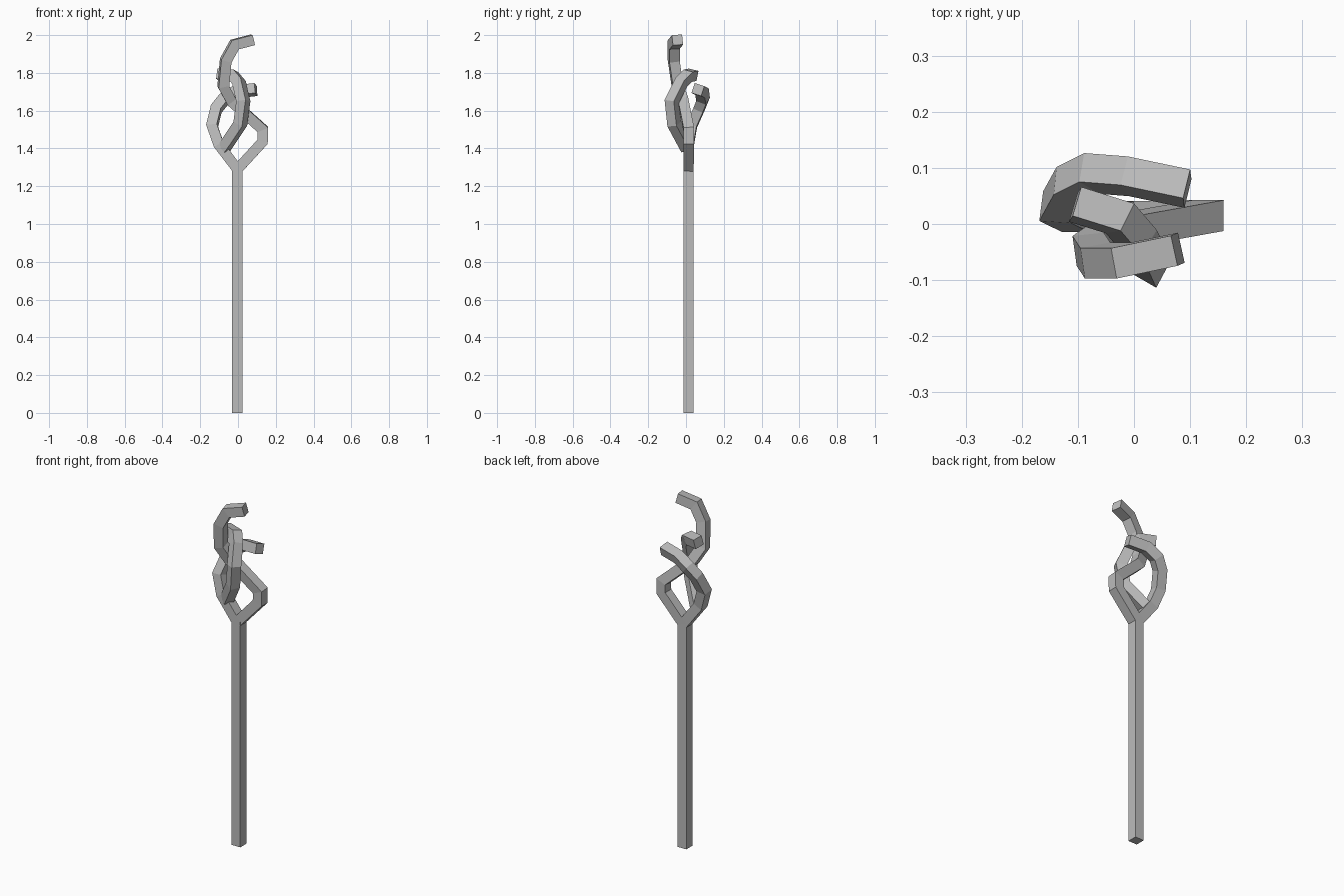
import bpy
import bmesh
from mathutils import Vector

if "Cube" in bpy.data.objects:
    bpy.data.objects.remove(bpy.data.objects["Cube"])

WIDTH = 0.055          # side of the square bar

grey = bpy.data.materials.new("plain grey")
grey.use_nodes = True
grey.diffuse_color = (0.5, 0.5, 0.5, 1)
bsdf = next(n for n in grey.node_tree.nodes if n.type == 'BSDF_PRINCIPLED')
bsdf.inputs["Base Color"].default_value = (0.5, 0.5, 0.5, 1)


def square_bar(name, path, side=(0, 1, 0)):
    """Sweep a square along a path, with mitred corners."""
    pts = [Vector(p) for p in path]
    dirs = [(b - a).normalized() for a, b in zip(pts, pts[1:])]
    u = Vector(side)
    u = (u - u.dot(dirs[0]) * dirs[0]).normalized()
    v = dirs[0].cross(u)
    h = WIDTH / 2
    ring = [pts[0] + u * a * h + v * b * h
            for a, b in ((-1, -1), (1, -1), (1, 1), (-1, 1))]
    bm = bmesh.new()
    last = [bm.verts.new(co) for co in ring]
    bm.faces.new(last)
    for i, d in enumerate(dirs):
        # slide the ring along the segment to the mitre plane
        normal = d + dirs[i + 1] if i + 1 < len(dirs) else d
        ring = [co + d * ((pts[i + 1] - co).dot(normal) / d.dot(normal))
                for co in ring]
        verts = [bm.verts.new(co) for co in ring]
        for k in range(4):
            j = (k + 1) % 4
            bm.faces.new((last[k], last[j], verts[j], verts[k]))
        last = verts
    bm.faces.new(last)
    bmesh.ops.recalc_face_normals(bm, faces=bm.faces)
    mesh = bpy.data.meshes.new(name)
    bm.to_mesh(mesh)
    bm.free()
    mesh.materials.append(grey)
    obj = bpy.data.objects.new(name, mesh)
    bpy.context.collection.objects.link(obj)


# Straight shaft
base = (-0.003, 0.013, 0)
neck = (-0.003, 0.013, 1.25)
fork = (-0.003, 0.013, 1.29)
square_bar("shaft", [base, neck])

# Left branch loops out, crosses the front and curls over at the tip
square_bar("left_branch", [
    neck, fork, (0.13, 0.015, 1.435), (0.132, 0.015, 1.5),
    (-0.035, -0.015, 1.65), (-0.078, -0.045, 1.73),
    (-0.065, -0.065, 1.865), (-0.018, -0.065, 1.95), (0.078, -0.045, 1.975)])

# Right branch bends round the back
square_bar("right_branch", [
    neck, fork, (-0.102, 0.013, 1.42), (-0.137, 0.03, 1.52),
    (-0.115, 0.07, 1.61), (-0.075, 0.09, 1.66),
    (-0.01, 0.085, 1.70), (0.095, 0.063, 1.712)])

# Front branch grows from the right branch and hooks backwards
square_bar("front_branch", [
    (-0.075, 0.008, 1.40), (0.012, -0.062, 1.53), (0.028, -0.075, 1.65),
    (0.005, -0.025, 1.75), (-0.025, 0.01, 1.785), (-0.105, 0.035, 1.79)],
    side=(0.45, 0.9, 0))
